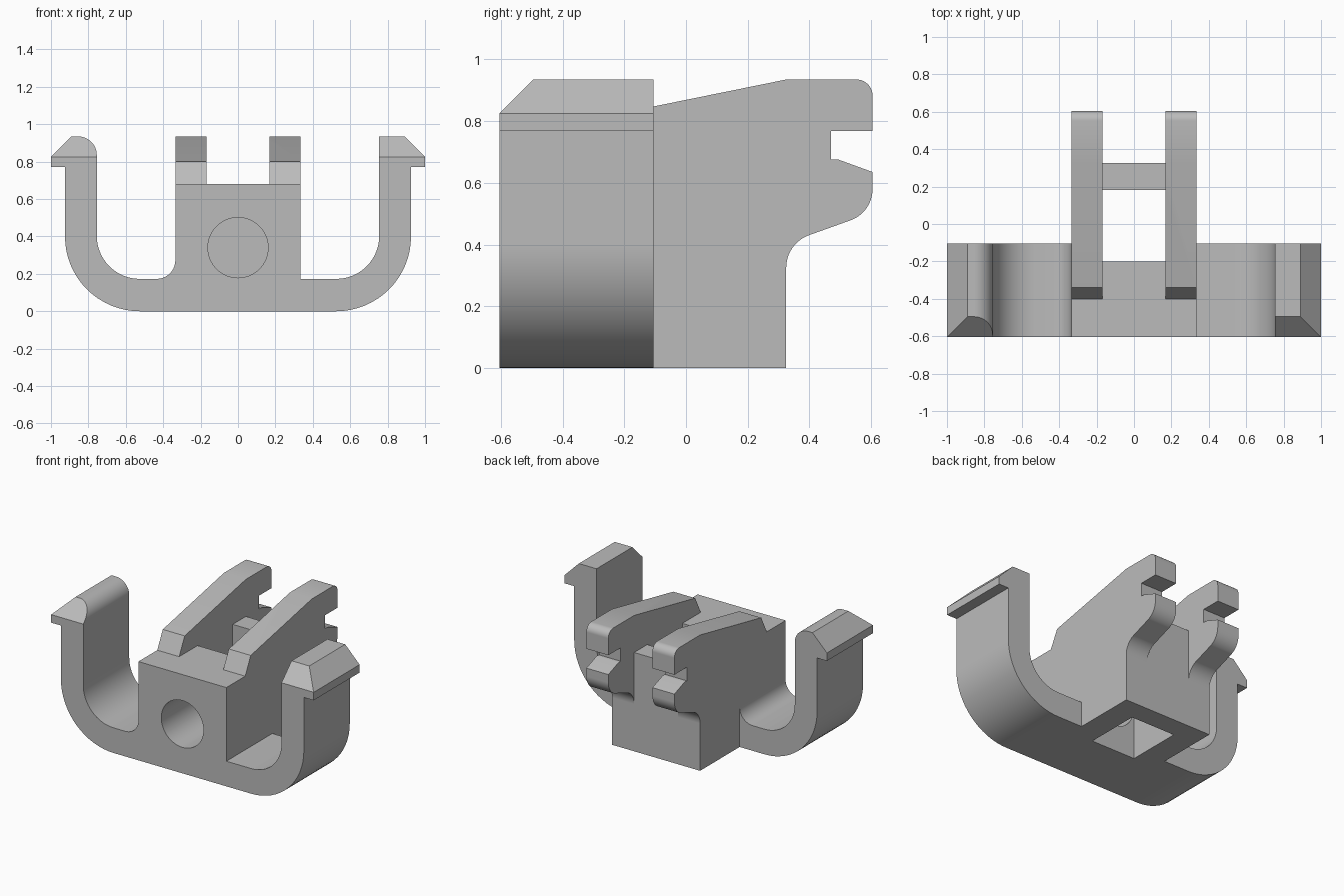
import bpy
import bmesh
from math import sin, cos, radians
from mathutils import Vector

if "Cube" in bpy.data.objects:
    bpy.data.objects.remove(bpy.data.objects["Cube"])

grey = bpy.data.materials.new("light grey plastic")
grey.use_nodes = True
colour = (0.5, 0.5, 0.5, 1)
grey.diffuse_color = colour
grey.node_tree.nodes["Principled BSDF"].inputs["Base Color"].default_value = colour


def arc(cx, cz, r, start, end, steps=16):
    angles = [radians(start + (end - start) * i / steps) for i in range(steps + 1)]
    return [(cx + r * cos(a), cz + r * sin(a)) for a in angles]


def prism(name, points, axis, low, high):
    """Extrude a profile of (horizontal, z) points along x or y."""
    bm = bmesh.new()
    place = (lambda p: (low, p[0], p[1])) if axis == "x" else (lambda p: (p[0], low, p[1]))
    face = bm.faces.new([bm.verts.new(place(p)) for p in points])
    moved = bmesh.ops.extrude_face_region(bm, geom=[face])["geom"]
    step = Vector((high - low, 0, 0)) if axis == "x" else Vector((0, high - low, 0))
    bmesh.ops.translate(bm, vec=step, verts=[v for v in moved if isinstance(v, bmesh.types.BMVert)])
    bmesh.ops.recalc_face_normals(bm, faces=bm.faces)
    mesh = bpy.data.meshes.new(name)
    bm.to_mesh(mesh)
    bm.free()
    mesh.materials.append(grey)
    obj = bpy.data.objects.new(name, mesh)
    bpy.context.collection.objects.link(obj)
    return obj


def box_profile(a, b, low, high):
    return [(a, low), (b, low), (b, high), (a, high)]


def combine(target, other, operation):
    mod = target.modifiers.new(operation.lower(), "BOOLEAN")
    mod.operation = operation
    mod.solver = "EXACT"
    mod.object = other
    bpy.context.view_layer.objects.active = target
    bpy.ops.object.modifier_apply(modifier=mod.name)
    bpy.data.objects.remove(other)


FRONT, BACK, HALF, SLOT, DECK = -0.605, 0.325, 0.335, 0.168, 0.68

# Spring clip: outer bend, barbed arm, inner bend, central block, then the other arm
profile = arc(0.525, 0.4, 0.4, 270, 360)
profile += [(0.925, 0.77), (1, 0.77), (1, 0.825), (0.89, 0.935), (0.755, 0.935)]
profile += arc(0.525, 0.403, 0.23, 0, -90)
profile += [(HALF, 0.173), (HALF, DECK), (-HALF, DECK)]
profile += arc(-0.435, 0.273, 0.1, 0, -90, 10)
profile += arc(-0.525, 0.403, 0.23, 270, 180)
profile += arc(-0.855, 0.835, 0.1, 0, 90, 12)
profile += [(-0.89, 0.935), (-1, 0.825), (-1, 0.77), (-0.925, 0.77)]
profile += arc(-0.525, 0.4, 0.4, 180, 270)
body = prism("clip_body", profile, "y", FRONT, -0.105)

# Slanted lead-in across the front of both barbs
bm = bmesh.new()
bm.from_mesh(body.data)
bmesh.ops.bisect_plane(bm, geom=bm.verts[:] + bm.edges[:] + bm.faces[:], dist=1e-5,
                       plane_co=(0, FRONT, 0.8255), plane_no=(0, -1, 1), clear_outer=True)
bmesh.ops.holes_fill(bm, edges=[e for e in bm.edges if e.is_boundary], sides=0)
bmesh.ops.recalc_face_normals(bm, faces=bm.faces)
bm.to_mesh(body.data)
bm.free()

# Rear of the central block
combine(body, prism("rear_block", box_profile(-HALF, HALF, 0, DECK), "y", -0.2, BACK), "UNION")

# Pair of latch plates with notched tails
plate = [(-0.3, 0.325), (-0.3, 0.6), (-0.4, 0.6), (-0.4, DECK), (-0.34, 0.8), (BACK, 0.935)]
plate += arc(0.553, 0.883, 0.052, 90, 0, 10)
plate += [(0.605, 0.768), (0.47, 0.768), (0.47, 0.675), (0.495, 0.675), (0.605, 0.635)]
plate += arc(0.497, 0.58, 0.108, 0, -68, 12)
plate += arc(0.437, 0.325, 0.112, 112, 180, 12)
for name, a, b in (("left_plate", SLOT, HALF), ("right_plate", -HALF, -SLOT)):
    combine(body, prism(name, plate, "x", a, b), "UNION")

# Square well through the block, and round bore from the front into it
well = prism("well_cutter", box_profile(-SLOT, SLOT, -0.2, 1.2), "y", -0.2, 0.182)
combine(body, well, "DIFFERENCE")
bore = prism("bore_cutter", arc(0, 0.34, 0.161, 0, 360, 64)[:-1], "y", -0.8, -0.1)
combine(body, bore, "DIFFERENCE")

# Smooth bends, crisp edges
bpy.ops.object.select_all(action="DESELECT")
body.select_set(True)
bpy.context.view_layer.objects.active = body
bpy.ops.object.shade_smooth_by_angle(angle=radians(20))
weighted = body.modifiers.new("weighted normals", "WEIGHTED_NORMAL")
weighted.keep_sharp = True
